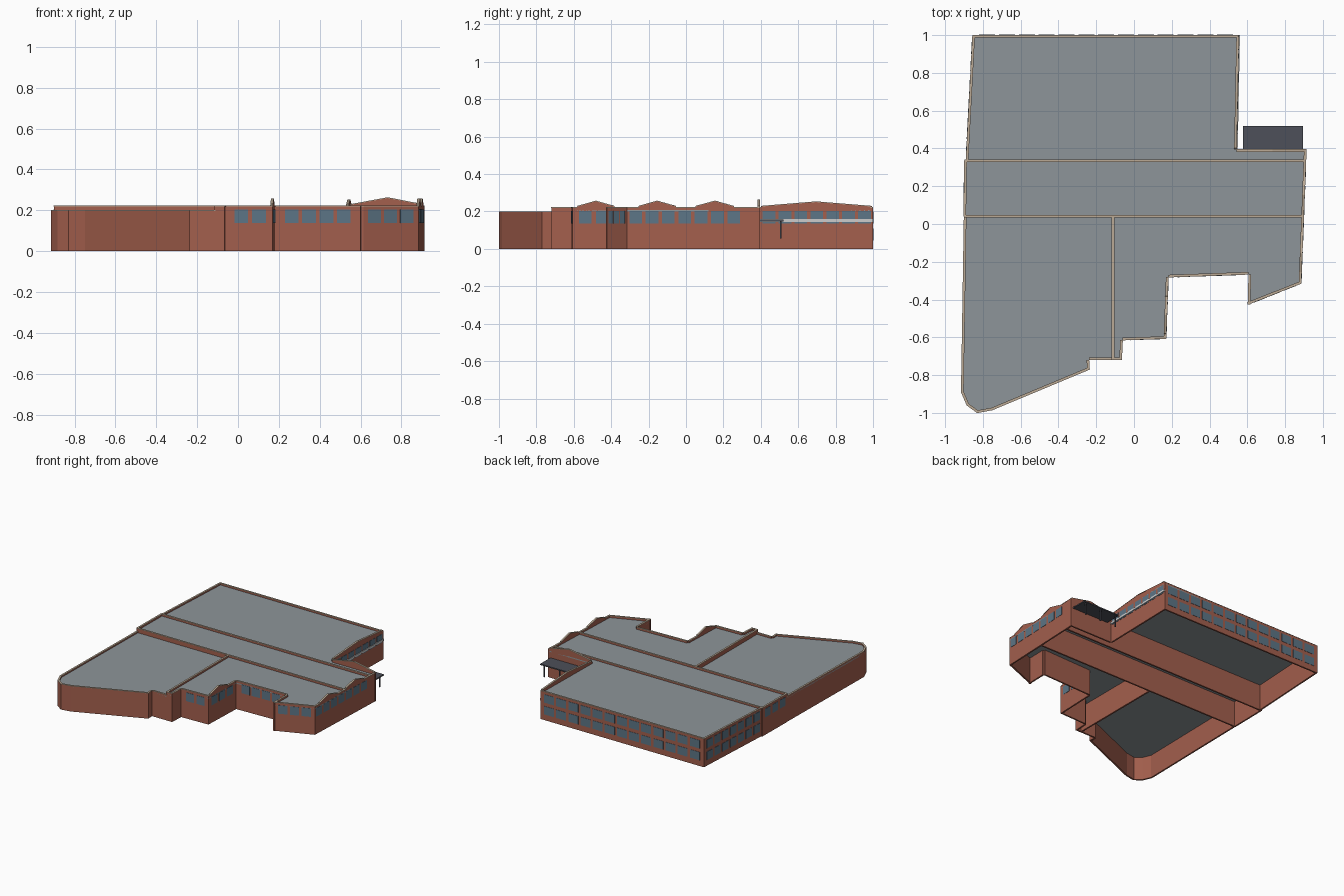
import bpy, bmesh
from mathutils import Vector

if "Cube" in bpy.data.objects:
    bpy.data.objects.remove(bpy.data.objects["Cube"])

T = 0.012      # wall thickness
H, LOW = 0.219, 0.197   # wall heights below the coping


def mat(name, r, g, b):
    m = bpy.data.materials.new(name)
    m.diffuse_color = (r, g, b, 1)
    m.use_nodes = True
    m.node_tree.nodes["Principled BSDF"].inputs["Base Color"].default_value = m.diffuse_color
    return m


BRICK = mat("brick", 0.37, 0.115, 0.075)
STONE = mat("coping_stone", 0.50, 0.40, 0.30)
ROOF = mat("roof_grey", 0.27, 0.30, 0.32)
GLASS = mat("glass", 0.11, 0.18, 0.24)
DARK = mat("dark_metal", 0.075, 0.08, 0.10)
WHITE = mat("white_trim", 0.75, 0.75, 0.72)


def prism(name, pts, vec, material):
    """Extrude a flat polygon along vec."""
    bm = bmesh.new()
    face = bm.faces.new([bm.verts.new(p) for p in pts])
    out = bmesh.ops.extrude_face_region(bm, geom=[face])
    bmesh.ops.translate(bm, vec=vec, verts=[v for v in out["geom"] if isinstance(v, bmesh.types.BMVert)])
    bmesh.ops.recalc_face_normals(bm, faces=bm.faces)
    me = bpy.data.meshes.new(name)
    bm.to_mesh(me)
    bm.free()
    me.materials.append(material)
    ob = bpy.data.objects.new(name, me)
    bpy.context.collection.objects.link(ob)
    return ob


def frame(p, q):
    a, b = Vector((*p, 0)), Vector((*q, 0))
    d = (b - a).normalized()
    return a, d, Vector((d.y, -d.x, 0)), (b - a).length


def wall(name, p, q, h=H, gables=()):
    """Wall from p to q, outside on the right; gables are (start, peak, end, peak z)."""
    a, d, n, length = frame(p, q)
    top = [(0, h)]
    for s, m, e, z in gables:
        top += [(s, h), (s + 0.001, h + 0.007), (m, z), (e - 0.001, h + 0.007), (e, h)]
    top.append((length, h))
    at = lambda s, z: a + d * s + Vector((0, 0, z))
    prism(name, [at(0, 0)] + [at(*t) for t in top] + [at(length, 0)], -n * T, BRICK)
    cap = [at(*t) for t in top] + [at(s, z + 0.004) for s, z in reversed(top)]
    prism(name + "_coping", [c + n * 0.001 for c in cap], -n * (T + 0.002), STONE)


def strip(name, p, q, s0, s1, z0, z1, material, out=0.002):
    """Flat panel on the outside of wall p-q."""
    a, d, n, _ = frame(p, q)
    pts = [a + d * s + Vector((0, 0, z)) for s, z in ((s0, z0), (s1, z0), (s1, z1), (s0, z1))]
    prism(name, pts, n * out, material)


def windows(name, p, q, start, count, pitch, width=0.068, z0=0.137, z1=0.203):
    for i in range(count):
        s = start + i * pitch
        strip(f"{name}_window", p, q, s, s + width, z0, z1, GLASS)


def roof(name, pts, z):
    prism(name, [(x, y, z) for x, y in pts], Vector((0, 0, -0.008)), ROOF)


# outline, anticlockwise from the left end of the south party wall
south_west = [(-0.90, 0.04), (-0.915, -0.89), (-0.885, -0.96), (-0.83, -1.0), (-0.75, -0.985),
              (-0.235, -0.77), (-0.238, -0.72), (-0.11, -0.72)]
south_east = [(-0.11, -0.72), (-0.065, -0.72), (-0.06, -0.615), (0.17, -0.607), (0.182, -0.282),
              (0.607, -0.267), (0.603, -0.427), (0.885, -0.315)]
north = [(0.913, 0.395), (0.543, 0.395), (0.555, 1.0), (-0.855, 1.0), (-0.89, 0.335)]

# low south-west block
for i, (p, q) in enumerate(zip(south_west, south_west[1:])):
    wall(f"south_west_wall_{i}", p, q, LOW)
roof("south_west_roof", south_west + [(-0.11, 0.04)], 0.188)

# stepped south-east block
for i, (p, q) in enumerate(zip(south_east, south_east[1:])):
    g = [(0.025, 0.125, 0.225, 0.254)] if i == 3 else []
    wall(f"south_east_wall_{i}", p, q, H, g)
roof("south_east_roof", south_east + [(0.90, 0.04), (-0.11, 0.04)], 0.207)
windows("south", south_east[2], south_east[3], 0.042, 2, 0.087)
windows("step", south_east[3], south_east[4], 0.035, 3, 0.09)
windows("court", south_east[4], south_east[5], 0.047, 4, 0.085)
windows("angled", south_east[6], south_east[7], 0.036, 3, 0.085)

# long east wall with two gables
east = (south_east[-1], north[0])
wall("east_wall", *east, H, [(0.06, 0.16, 0.262, 0.254), (0.365, 0.47, 0.572, 0.254)])
windows("east", *east, 0.012, 7, 0.0875)

# middle strip between the party walls
wall("middle_west_wall", (-0.898, 0.335), (-0.902, 0.04))
windows("middle_west", (-0.898, 0.335), (-0.902, 0.04), 0.025, 3, 0.09)
roof("middle_roof", [(-0.90, 0.04), (0.90, 0.04), (0.908, 0.335), (-0.895, 0.335)], 0.207)
wall("south_party_wall", (-0.90, 0.035), (0.898, 0.035))
wall("north_party_wall", (-0.898, 0.328), (0.908, 0.328))
wall("inner_party_wall", (-0.105, -0.72), (-0.105, 0.035))

# north block with gabled entrance and side walls
gables = [[(0.005, 0.18, 0.365, 0.26)], [(0.005, 0.30, 0.60, 0.25)], [], []]
for i, (p, q) in enumerate(zip(north, north[1:])):
    wall(f"north_block_wall_{i}", p, q, H, gables[i])
roof("north_roof", north + [(0.908, 0.33)], 0.209)
windows("north_east", north[1], north[2], 0.015, 7, 0.085)
strip("white_band", north[1], north[2], 0.0, 0.605, 0.145, 0.16, WHITE, 0.006)
for z in (0.137, 0.045):
    windows("back", north[2], north[3], 0.03, 13, 0.105, 0.085, z, z + 0.064)
    windows("north_west", north[3], north[4], 0.03, 7, 0.09, 0.07, z, z + 0.064)

# entrance canopy on three hanging posts
prism("canopy", [(0.578, 0.39, 0.147), (0.895, 0.39, 0.147), (0.895, 0.52, 0.147), (0.578, 0.52, 0.147)],
      Vector((0, 0, 0.009)), DARK)
for x in (0.60, 0.735, 0.87):
    r = 0.004
    prism("canopy_post", [(x - r, 0.503, 0.055), (x + r, 0.503, 0.055), (x + r, 0.511, 0.055), (x - r, 0.511, 0.055)],
          Vector((0, 0, 0.093)), DARK)
